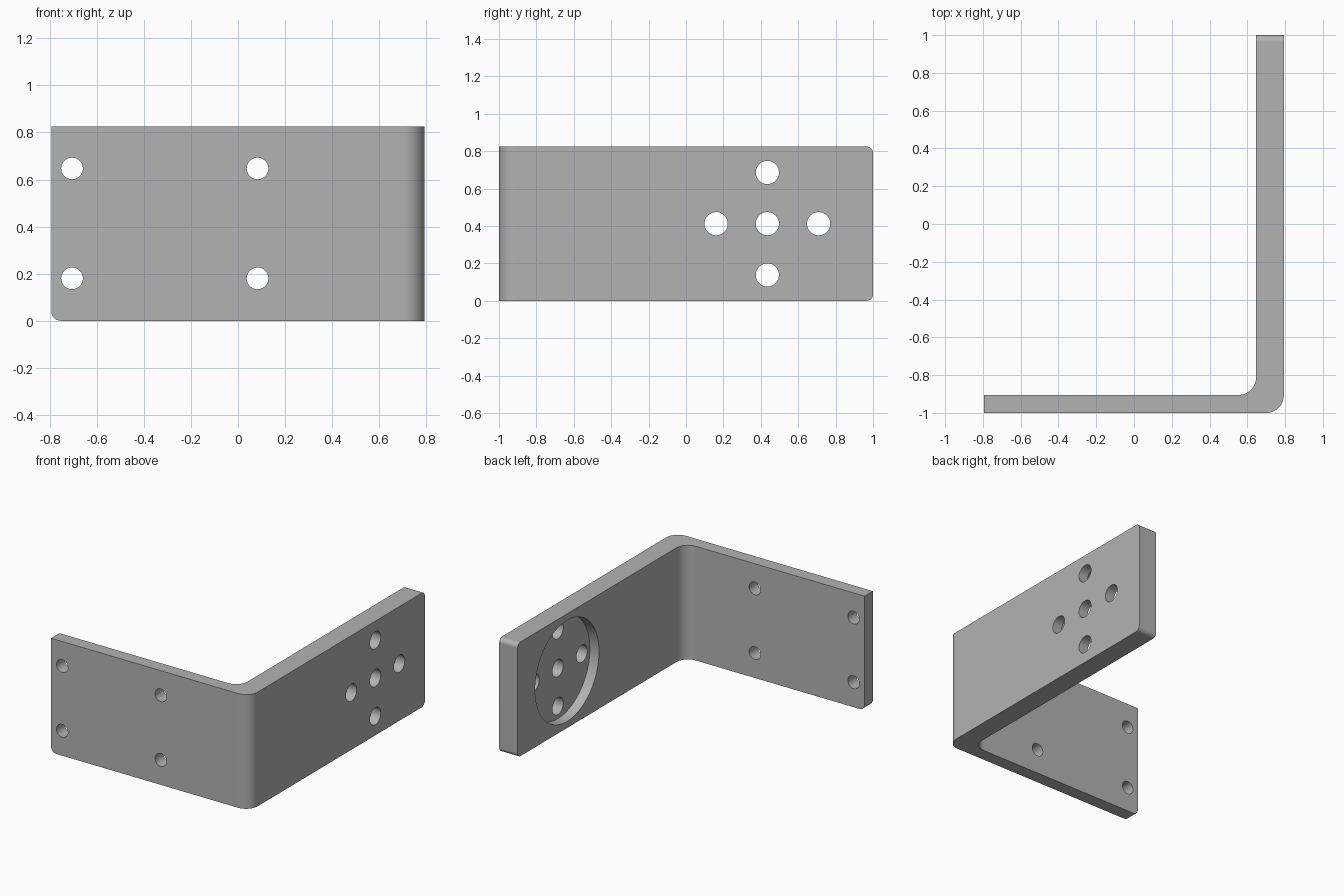
import bpy, bmesh, math
from mathutils import Matrix, Vector

cube = bpy.data.objects.get("Cube")
if cube:
    bpy.data.objects.remove(cube, do_unlink=True)

# Overall sizes
HALF_X, HALF_Y, HEIGHT = 0.793, 1.0, 0.825
FRONT_T, SIDE_T = 0.095, 0.147
BEND_R = 0.092
SIDE_IN = HALF_X - SIDE_T
FRONT_IN = -HALF_Y + FRONT_T

# Plain grey metal
metal = bpy.data.materials.new("grey metal")
metal.use_nodes = True
grey = (0.45, 0.45, 0.45, 1)
metal.diffuse_color = grey
metal.node_tree.nodes["Principled BSDF"].inputs["Base Color"].default_value = grey


def make_object(name, bm):
    mesh = bpy.data.meshes.new(name)
    bm.to_mesh(mesh)
    bm.free()
    mesh.materials.append(metal)
    obj = bpy.data.objects.new(name, mesh)
    bpy.context.collection.objects.link(obj)
    return obj


def round_edges(bm, test, radius, segments):
    edges = [e for e in bm.edges if test(*(v.co for v in e.verts))]
    bmesh.ops.bevel(bm, geom=edges, offset=radius, offset_type='OFFSET',
                    segments=segments, profile=0.5, affect='EDGES')


def upright_at(x, y):
    return lambda a, b: all(abs(p.x - x) + abs(p.y - y) < 1e-4 for p in (a, b))


# Bracket body: L profile extruded upwards
bm = bmesh.new()
profile = [(-HALF_X, -HALF_Y), (HALF_X, -HALF_Y), (HALF_X, HALF_Y),
           (SIDE_IN, HALF_Y), (SIDE_IN, FRONT_IN), (-HALF_X, FRONT_IN)]
base = bm.faces.new([bm.verts.new((x, y, 0)) for x, y in profile])
top = bmesh.ops.extrude_face_region(bm, geom=[base])["geom"]
bmesh.ops.translate(bm, vec=(0, 0, HEIGHT),
                    verts=[v for v in top if isinstance(v, bmesh.types.BMVert)])
bmesh.ops.recalc_face_normals(bm, faces=bm.faces)

# Bend radii, then the rounded plate corners
round_edges(bm, upright_at(HALF_X, -HALF_Y), BEND_R, 16)
round_edges(bm, upright_at(SIDE_IN, FRONT_IN), BEND_R, 16)
round_edges(bm, lambda a, b: min(a.y, b.y) > HALF_Y - 1e-4 and abs(a.z - b.z) < 1e-4,
            0.035, 8)
round_edges(bm, lambda a, b: max(a.x, b.x) < -HALF_X + 1e-4 and max(a.z, b.z) < 1e-4,
            0.04, 8)
bracket = make_object("angle_bracket", bm)


# Drilled holes and the round recess
def drill(name, centre, axis, radius, depth, sides=48):
    bm = bmesh.new()
    turn = Vector((0, 0, 1)).rotation_difference(Vector(axis)).to_matrix().to_4x4()
    bmesh.ops.create_cone(bm, cap_ends=True, segments=sides, radius1=radius,
                          radius2=radius, depth=depth,
                          matrix=Matrix.Translation(centre) @ turn)
    cutter = make_object(name, bm)
    cutter.hide_render = True
    bpy.context.view_layer.objects.active = bracket
    cut = bracket.modifiers.new(name, 'BOOLEAN')
    cut.operation, cut.solver, cut.object = 'DIFFERENCE', 'EXACT', cutter
    bpy.ops.object.modifier_apply(modifier=cut.name)
    bpy.data.objects.remove(cutter, do_unlink=True)


HUB_Y, HUB_Z, PITCH = 0.435, HEIGHT / 2, 0.274
drill("recess_cutter", (SIDE_IN, HUB_Y, HUB_Z), (1, 0, 0), 0.365, SIDE_T, 96)
for dy, dz in ((0, 0), (1, 0), (-1, 0), (0, 1), (0, -1)):
    drill("side_hole_cutter", (HALF_X, HUB_Y + dy * PITCH, HUB_Z + dz * PITCH),
          (1, 0, 0), 0.062, 0.5)
for x in (-0.705, 0.083):
    for z in (0.18, 0.647):
        drill("front_hole_cutter", (x, -HALF_Y, z), (0, 1, 0), 0.046, 0.5)

# Smooth curved walls with crisp rims
bpy.ops.object.select_all(action='DESELECT')
bracket.select_set(True)
bpy.context.view_layer.objects.active = bracket
bpy.ops.object.shade_smooth_by_angle(angle=math.radians(30))
weighted = bracket.modifiers.new("flat_plates", 'WEIGHTED_NORMAL')
weighted.keep_sharp = True
